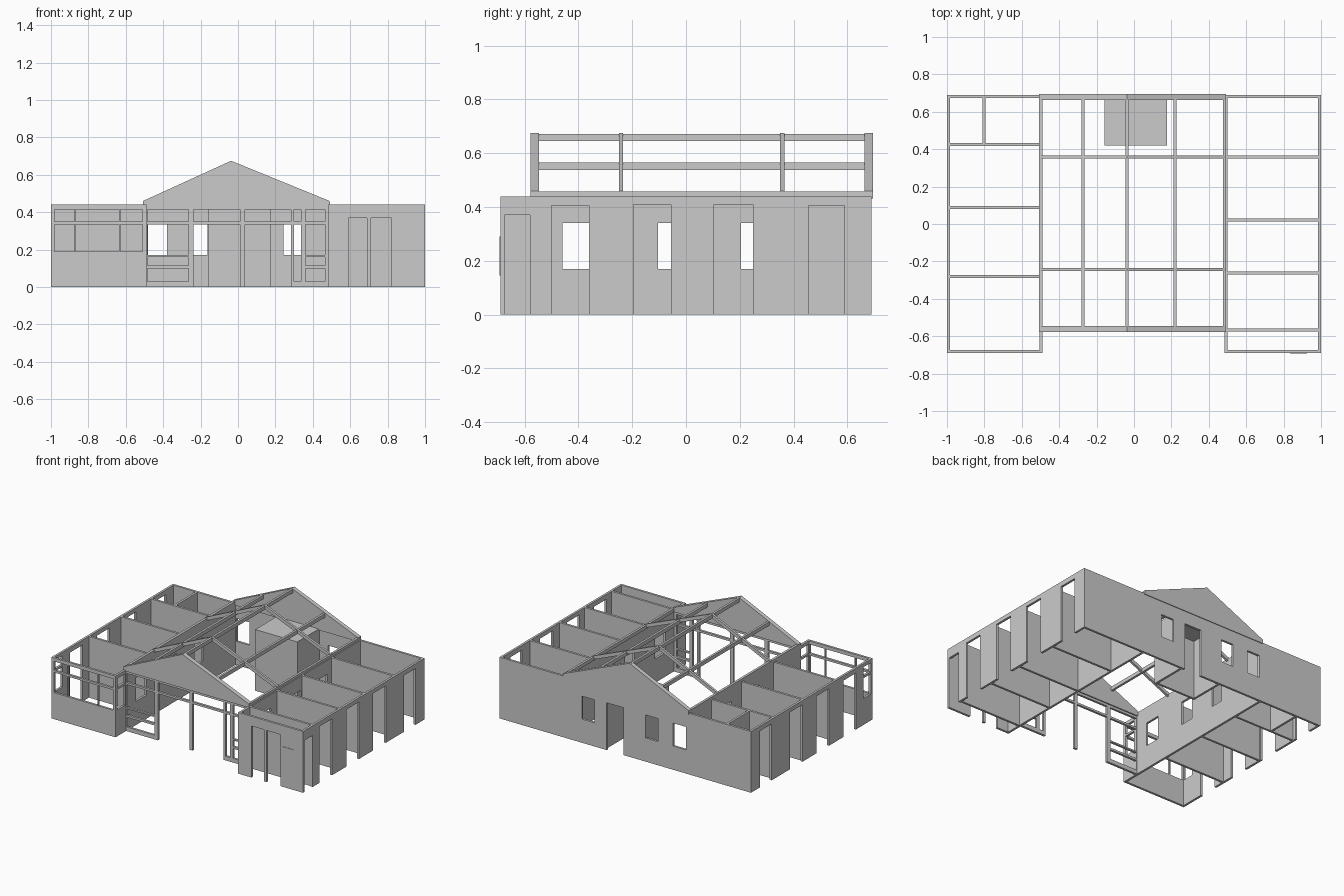
import bpy, bmesh
from mathutils import Vector

if "Cube" in bpy.data.objects:
    bpy.data.objects.remove(bpy.data.objects["Cube"])

H = 0.44      # wall height
T = 0.016     # wall thickness


def finish(name, bm):
    bmesh.ops.remove_doubles(bm, verts=bm.verts, dist=1e-5)
    bmesh.ops.recalc_face_normals(bm, faces=bm.faces)
    me = bpy.data.meshes.new(name)
    bm.to_mesh(me)
    bm.free()
    ob = bpy.data.objects.new(name, me)
    bpy.context.collection.objects.link(ob)
    return ob


def wall(name, axis, a0, a1, t0, openings=(), z1=H, th=T):
    """Upright wall running along x or y, with rectangular openings (a0, a1, z0, z1)."""
    us = sorted({a0, a1, *[v for o in openings for v in o[:2]]})
    zs = sorted({0.0, z1, *[v for o in openings for v in o[2:]]})
    nu, nz = len(us) - 1, len(zs) - 1

    def solid(i, k):
        if not (0 <= i < nu and 0 <= k < nz):
            return False
        u, z = (us[i] + us[i + 1]) / 2, (zs[k] + zs[k + 1]) / 2
        return not any(o[0] < u < o[1] and o[2] < z < o[3] for o in openings)

    bm = bmesh.new()

    def quad(pts):
        bm.faces.new([bm.verts.new((u, t, z) if axis == 'x' else (t, u, z)) for u, t, z in pts])

    t1 = t0 + th
    for i in range(nu):
        for k in range(nz):
            if not solid(i, k):
                continue
            u0, u1, b, c = us[i], us[i + 1], zs[k], zs[k + 1]
            for t in (t0, t1):
                quad([(u0, t, b), (u1, t, b), (u1, t, c), (u0, t, c)])
            for di, u in ((-1, u0), (1, u1)):
                if not solid(i + di, k):
                    quad([(u, t0, b), (u, t1, b), (u, t1, c), (u, t0, c)])
            for dk, z in ((-1, b), (1, c)):
                if not solid(i, k + dk):
                    quad([(u0, t0, z), (u1, t0, z), (u1, t1, z), (u0, t1, z)])
    return finish(name, bm)


def box(name, x0, x1, y0, y1, z0, z1):
    bm = bmesh.new()
    bmesh.ops.create_cube(bm, size=1)
    for v in bm.verts:
        v.co = Vector(((x0, x1)[v.co.x > 0], (y0, y1)[v.co.y > 0], (z0, z1)[v.co.z > 0]))
    return finish(name, bm)


def prism(name, profile, y0, y1):
    """Extrude an x-z profile along y."""
    bm = bmesh.new()
    f = bm.faces.new([bm.verts.new((x, y0, z)) for x, z in profile])
    ext = bmesh.ops.extrude_face_region(bm, geom=[f])['geom']
    for v in ext:
        if isinstance(v, bmesh.types.BMVert):
            v.co.y = y1
    return finish(name, bm)


# Outer side walls: floor-to-lintel gaps
gaps = [(-0.5, -0.36, 0, 0.405), (-0.195, -0.055, 0, 0.41),
        (0.105, 0.25, 0, 0.41), (0.455, 0.59, 0, 0.405)]
corner = [(-0.67, -0.585, 0.19, 0.335), (-0.67, -0.585, 0.35, 0.415)]
wall("right_outer_wall", 'y', -0.69, 0.69, 1 - T, gaps + [(-0.68, -0.58, 0, 0.37)])
wall("left_outer_wall", 'y', -0.69, 0.69, -1, gaps + corner)

# Walls between the hall and the wings
inner = [(-0.46, -0.34, 0.17, 0.34), (-0.105, 0.0, 0.17, 0.34), (0.205, 0.30, 0.17, 0.34)]
wall("right_hall_wall", 'y', -0.69, 0.69, 0.484, inner)
wall("left_hall_wall", 'y', -0.69, 0.69, -0.506, inner + corner)

# Back wall with windows and closet door
wall("back_wall", 'x', -1, 1, 0.69 - T,
     [(0.243, 0.345, 0.17, 0.335), (0.012, 0.147, 0, 0.34),
      (-0.26, -0.162, 0.17, 0.335), (-0.482, -0.38, 0.17, 0.335)])

# Left wing front: window frame over a solid lower wall
bays = [(-0.98, -0.875), (-0.868, -0.635), (-0.628, -0.51)]
wall("left_front_wall", 'x', -1, -0.49, -0.69,
     [(a, b, lo, hi) for a, b in bays for lo, hi in ((0.19, 0.335), (0.35, 0.415))])

# Right wing front: porch openings and a notice board
wall("porch_front_wall", 'x', 0.484, 1, -0.69, [(0.59, 0.69, 0, 0.37), (0.71, 0.82, 0, 0.37)])
box("notice_board", 0.835, 0.925, -0.693, -0.688, 0.145, 0.29)

# Hall front: open glazing frame
rows = [(0.03, 0.1), (0.115, 0.16), (0.17, 0.335)]
frame = [(a, b, lo, hi) for a, b in ((-0.485, -0.265), (0.36, 0.465)) for lo, hi in rows]
frame += [(-0.238, 0.012, 0, 0.335), (0.038, 0.283, 0, 0.335), (0.3, 0.336, 0.03, 0.335)]
frame += [(a, b, 0.35, 0.415) for a, b in
          ((-0.485, -0.265), (-0.238, 0.012), (0.038, 0.283), (0.3, 0.336), (0.36, 0.465))]
wall("hall_front_frame", 'x', -0.5, 0.49, -0.57, frame)

# Room partitions
for i, y in enumerate((0.425, 0.087, -0.28)):
    wall(f"left_partition_{i}", 'x', -0.99, -0.5, y - T / 2)
for i, y in enumerate((0.358, 0.022, -0.263, -0.568)):
    wall(f"right_partition_{i}", 'x', 0.49, 0.99, y - T / 2)
wall("left_cross_partition", 'y', 0.425, 0.68, -0.81)

# Closet at the back of the hall
wall("closet_left_wall", 'y', 0.42, 0.68, -0.157)
wall("closet_right_wall", 'y', 0.42, 0.68, 0.161)
wall("closet_front_wall", 'x', -0.157, 0.177, 0.42)
box("closet_ceiling", -0.157, 0.177, 0.42, 0.68, 0.425, H)

# Roof: solid gables, eave beams, rafters and purlins
L, R, PEAK = (-0.508, 0.46), (0.49, 0.46), (-0.037, 0.675)
gable = [(L[0], 0.432), L, PEAK, R, (R[0], 0.432)]
prism("front_gable", gable, -0.578, -0.546)
prism("back_gable", gable, 0.664, 0.695)
box("left_eave_beam", -0.508, -0.49, -0.578, 0.695, 0.432, 0.458)
box("right_eave_beam", 0.476, 0.492, -0.578, 0.695, 0.432, 0.458)
D = 0.026
for i, y in enumerate((-0.242, 0.358)):
    prism(f"rafter_pair_{i}", [L, PEAK, R, (R[0], R[1] - D), (PEAK[0], PEAK[1] - D),
                               (L[0], L[1] - D)], y - 0.008, y + 0.008)
for n, x, z in (("left_purlin", -0.272, 0.565), ("right_purlin", 0.22, 0.565),
                ("ridge_beam", -0.037, 0.672)):
    box(n, x - 0.008, x + 0.008, -0.56, 0.68, z - 0.027, z)
